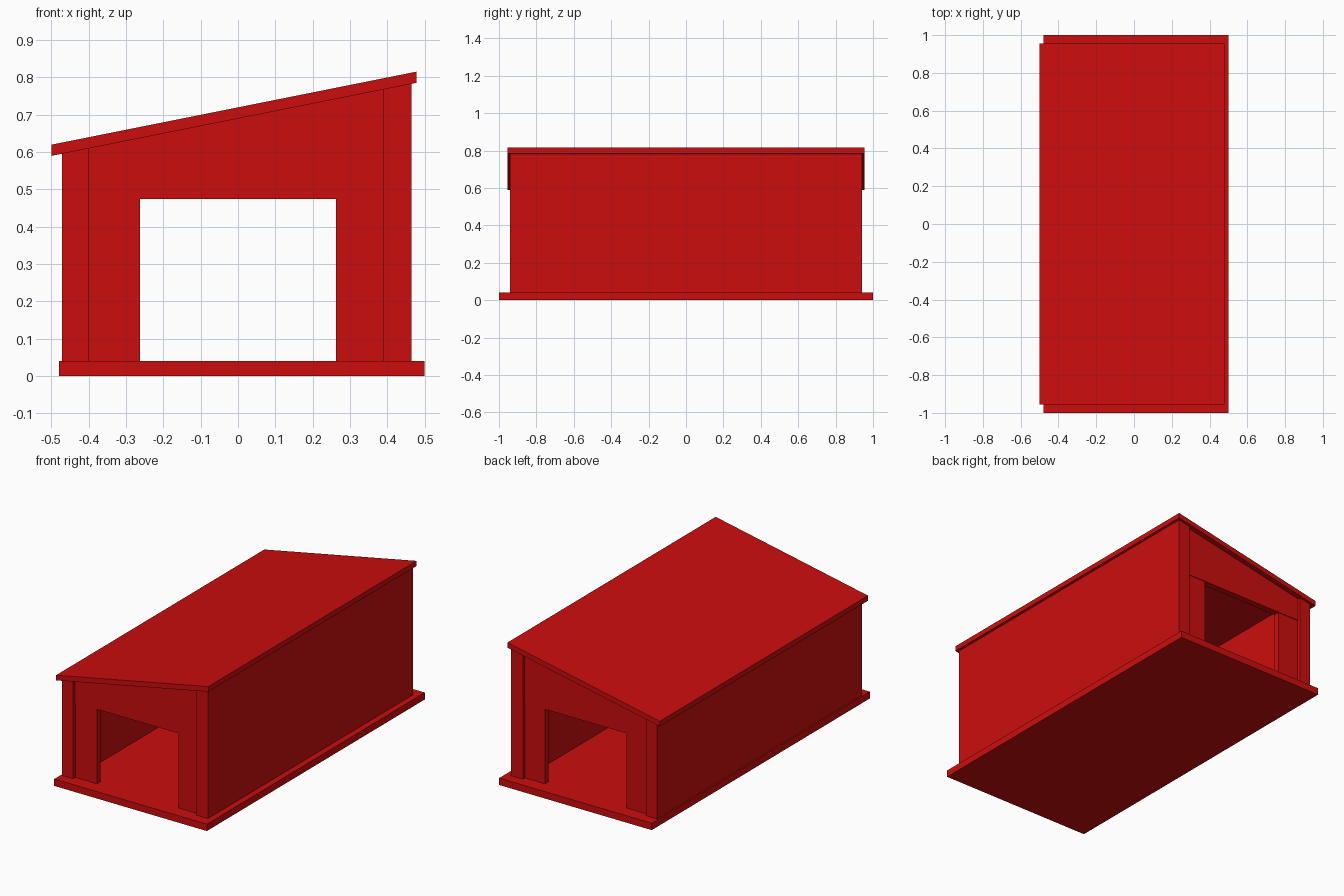
import bpy

cube = bpy.data.objects.get("Cube")
if cube:
    bpy.data.objects.remove(cube, do_unlink=True)

red = bpy.data.materials.new("red")
red.use_nodes = True
red.diffuse_color = (0.6, 0.004, 0.004, 1)
red.node_tree.nodes["Principled BSDF"].inputs["Base Color"].default_value = red.diffuse_color

FLOOR = 0.04     # top of the floor slab
DOOR = 0.475     # top of the doorways
HALF_DOOR = 0.262
WALL_IN_L, WALL_IN_R = 0.39, -0.40


def roof_under(x):
    """Height of the sloping roof underside."""
    return 0.59 + (x + 0.5) * 0.2


def prism(name, profile, y0, y1):
    """Extrude an anticlockwise x-z profile along y."""
    n = len(profile)
    verts = [(x, y, z) for y in (y0, y1) for x, z in profile]
    faces = [tuple(range(n)), tuple(reversed(range(n, 2 * n)))]
    faces += [(i, i + n, (i + 1) % n + n, (i + 1) % n) for i in range(n)]
    mesh = bpy.data.meshes.new(name)
    mesh.from_pydata(verts, [], faces)
    mesh.materials.append(red)
    obj = bpy.data.objects.new(name, mesh)
    bpy.context.collection.objects.link(obj)
    return obj


def under_roof(x0, x1, z0):
    """Profile from a level base up to the roof slope."""
    return [(x0, z0), (x1, z0), (x1, roof_under(x1)), (x0, roof_under(x0))]


def block(x0, x1, z0, z1):
    return [(x0, z0), (x1, z0), (x1, z1), (x0, z1)]


# Floor slab
prism("floor", block(-0.48, 0.5, 0, FLOOR), -1, 1)

# Thick side walls, tall on the left and short on the right
prism("left_wall", under_roof(WALL_IN_L, 0.465, FLOOR), -0.94, 0.94)
prism("right_wall", under_roof(-0.472, WALL_IN_R, FLOOR), -0.94, 0.94)

# Recessed end walls: two jambs and a slightly proud lintel around each doorway
for end, side in (("front", -1), ("back", 1)):
    def span(outer):
        return sorted((side * 0.885, side * outer))
    prism(end + "_left_jamb", block(HALF_DOOR, WALL_IN_L, FLOOR, DOOR), *span(0.92))
    prism(end + "_right_jamb", block(WALL_IN_R, -HALF_DOOR, FLOOR, DOOR), *span(0.92))
    prism(end + "_lintel", under_roof(WALL_IN_R, WALL_IN_L, DOOR), *span(0.924))

# Single-pitch roof
x0, x1, t = -0.5, 0.478, 0.03
prism("roof", [(x0, roof_under(x0)), (x1, roof_under(x1)),
               (x1, roof_under(x1) + t), (x0, roof_under(x0) + t)], -0.955, 0.955)
